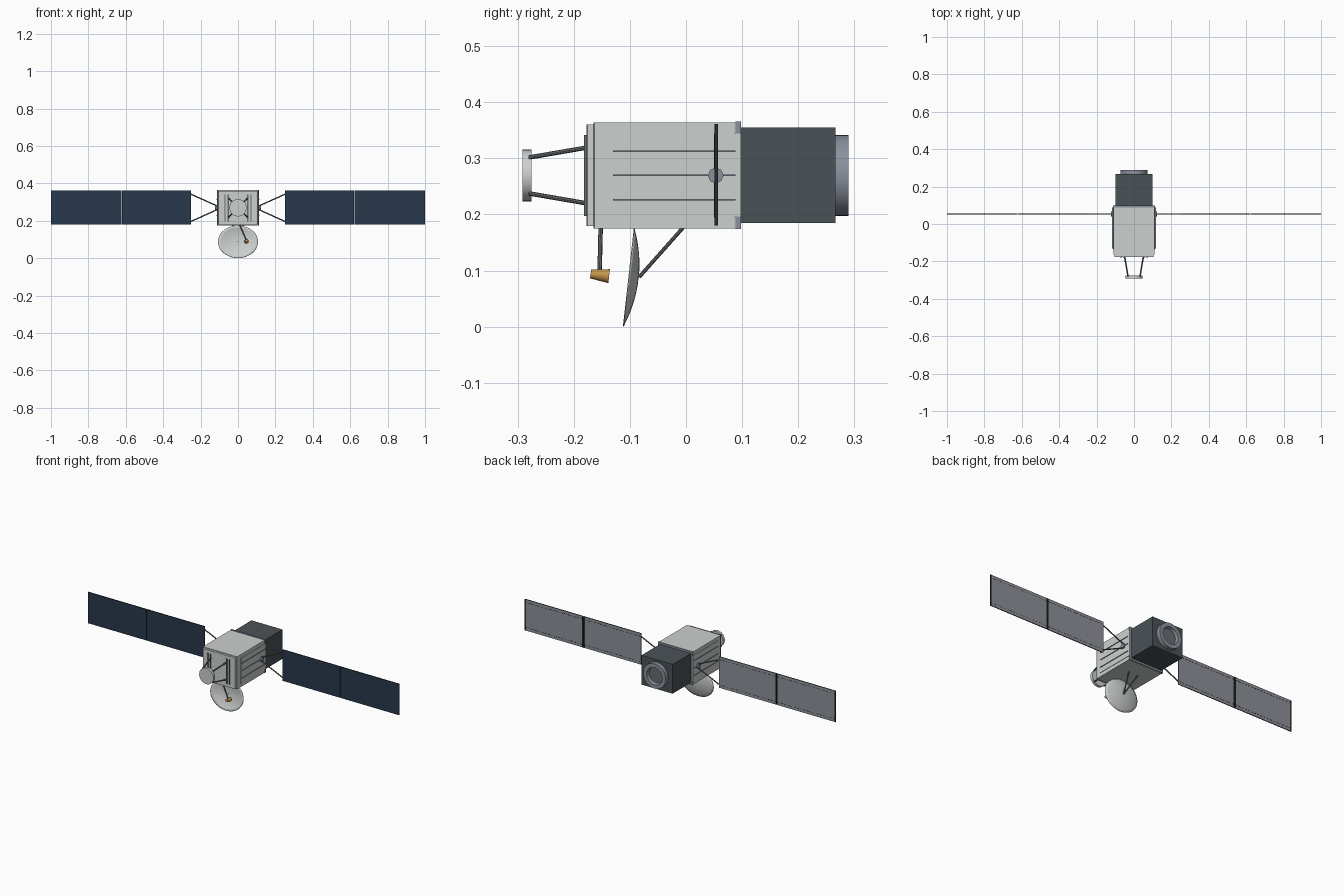
import bpy, bmesh, math
from mathutils import Vector, Matrix

cube = bpy.data.objects.get("Cube")
if cube:
    bpy.data.objects.remove(cube, do_unlink=True)


def material(name, r, g, b):
    m = bpy.data.materials.new(name)
    m.use_nodes = True
    m.diffuse_color = (r, g, b, 1)
    m.node_tree.nodes["Principled BSDF"].inputs["Base Color"].default_value = (r, g, b, 1)
    return m


WHITE = material("pale body", 0.60, 0.63, 0.62)
DARK = material("dark module", 0.068, 0.085, 0.092)
STEEL = material("blue grey metal", 0.26, 0.28, 0.34)
STRUT = material("strut grey", 0.14, 0.15, 0.16)
BLACK = material("black trim", 0.02, 0.024, 0.026)
BLUE = material("solar blue", 0.022, 0.040, 0.074)
BACK = material("panel back", 0.265, 0.28, 0.315)
GOLD = material("gold horn", 0.55, 0.30, 0.07)

ZC = 0.2695  # height of the main axis


def finish(bm, name, *mats, smooth=False):
    bmesh.ops.recalc_face_normals(bm, faces=bm.faces)
    me = bpy.data.meshes.new(name)
    bm.to_mesh(me)
    bm.free()
    ob = bpy.data.objects.new(name, me)
    bpy.context.collection.objects.link(ob)
    for m in mats:
        me.materials.append(m)
    if smooth:
        bpy.ops.object.select_all(action="DESELECT")
        ob.select_set(True)
        bpy.context.view_layer.objects.active = ob
        bpy.ops.object.shade_smooth_by_angle(angle=math.radians(35))
    return ob


def add_box(bm, lo, hi):
    lo, hi = Vector(lo), Vector(hi)
    size = [abs(d) for d in hi - lo]
    mat = Matrix.Translation((lo + hi) / 2) @ Matrix.Diagonal((*size, 1))
    bmesh.ops.create_cube(bm, size=1, matrix=mat)


def box(name, lo, hi, mat, bevel=0):
    """Box between two corners, with optional rounded upright edges."""
    bm = bmesh.new()
    add_box(bm, lo, hi)
    if bevel:
        upright = [e for e in bm.edges if abs(e.verts[0].co.z - e.verts[1].co.z) > 0.01]
        bmesh.ops.bevel(bm, geom=upright, offset=bevel, segments=2,
                        profile=0.5, affect="EDGES")
    return finish(bm, name, mat)


def rod(name, a, b, r1, mat, r2=None, sides=8):
    a, b = Vector(a), Vector(b)
    bm = bmesh.new()
    rot = (b - a).to_track_quat("Z", "Y").to_matrix().to_4x4()
    bmesh.ops.create_cone(bm, cap_ends=True, segments=sides, radius1=r1,
                          radius2=r1 if r2 is None else r2, depth=(b - a).length,
                          matrix=Matrix.Translation((a + b) / 2) @ rot)
    return finish(bm, name, mat, smooth=sides > 8)


def lathe(name, profile, mat, sides=40):
    """Revolve (radius, y) points around the main axis."""
    bm = bmesh.new()
    verts = [bm.verts.new((r, y, ZC)) for r, y in profile]
    edges = [bm.edges.new(p) for p in zip(verts, verts[1:])]
    bmesh.ops.spin(bm, geom=verts + edges, cent=(0, 0, ZC), axis=(0, 1, 0),
                   angle=math.tau, steps=sides)
    bmesh.ops.remove_doubles(bm, verts=bm.verts, dist=1e-5)
    return finish(bm, name, mat, smooth=True)


# Main body, front cap and rear module
box("main_body", (-0.11, -0.165, 0.175), (0.11, 0.092, 0.364), WHITE, 0.006)
box("front_cap", (-0.105, -0.177, 0.179), (0.105, -0.16, 0.36), WHITE, 0.006)
box("rear_collar", (-0.111, 0.088, 0.174), (0.111, 0.098, 0.366), STEEL)
box("rear_module", (-0.1, 0.095, 0.185), (0.1, 0.266, 0.355), DARK)
for x in (-0.069, -0.052, 0.052, 0.069):
    box("front_louver", (x - 0.003, -0.182, 0.197), (x + 0.003, -0.175, 0.342), STRUT)

# Rear ring with recessed lens
lathe("rear_ring", [(0.072, 0.26), (0.072, 0.29), (0.05, 0.29), (0.046, 0.272),
                    (0, 0.272)], STEEL)
rod("rear_lens", (0, 0.27, ZC), (0, 0.275, ZC), 0.044, STRUT, sides=40)

# Front disc on four struts
rod("front_disc", (0, -0.291, ZC), (0, -0.275, ZC), 0.046, WHITE, sides=32)
for sx in (-1, 1):
    for sz in (-1, 1):
        rod("front_strut", (sx * 0.032, -0.28, ZC + sz * 0.032),
            (sx * 0.05, -0.175, ZC + sz * 0.05), 0.004, STRUT)


def solar_panel(name, x0, x1, bar_ends):
    """Blue cells in front, grey behind, dark edges; x0 is nearest the body."""
    bm = bmesh.new()
    add_box(bm, (x0, 0.0505, 0.18), (x1, 0.0555, 0.361))
    bmesh.ops.recalc_face_normals(bm, faces=bm.faces)
    bm.normal_update()
    for f in bm.faces:
        f.material_index = 0 if f.normal.y < -0.5 else 1 if f.normal.y > 0.5 else 2
    finish(bm, name, BLUE, BACK, BLACK)
    # Dark end bars and dashed seams on the back
    bm = bmesh.new()
    for t in bar_ends:
        end = x0 + (x1 - x0) * t
        inward = math.copysign(0.005, (x1 - x0) * (0.5 - t))
        add_box(bm, (end, 0.0545, 0.18), (end + inward, 0.057, 0.361))
    for i in range(18):
        x = x0 + (i + 0.5) * (x1 - x0) / 18
        for z in (0.197, 0.344):
            add_box(bm, (x - 0.006, 0.055, z - 0.001), (x + 0.006, 0.0562, z + 0.001))
    finish(bm, name + "_back_trim", BLACK)


for s, side in ((1, "left"), (-1, "right")):
    # Side plate with long thin ribs
    box(side + "_side_plate", (s * 0.108, -0.135, 0.196), (s * 0.1125, 0.098, 0.344), WHITE)
    for dz in (-0.043, 0, 0.043):
        box(side + "_side_rib", (s * 0.111, -0.13, ZC + dz - 0.0013),
            (s * 0.1165, 0.088, ZC + dz + 0.0013), STEEL)
    # Wing hub, forked boom and two panels
    rod(side + "_wing_hub", (s * 0.108, 0.053, ZC), (s * 0.122, 0.053, ZC), 0.014, STEEL)
    for sz in (-1, 1):
        rod(side + "_wing_boom", (s * 0.114, 0.053, ZC + sz * 0.011),
            (s * 0.252, 0.053, ZC + sz * 0.073), 0.0035, STRUT)
    solar_panel(side + "_inner_panel", s * 0.25, s * 0.62, [1])
    solar_panel(side + "_outer_panel", s * 0.624, s, [0, 1])

# Elliptical dish, hollow side forward and tipped slightly up
bm = bmesh.new()
rings, sides = 7, 40
bmesh.ops.create_circle(bm, cap_ends=False, segments=sides, radius=1)
rim = bm.edges[:]
for i in range(1, rings):
    out = bmesh.ops.extrude_edge_only(bm, edges=rim)["geom"]
    k = (rings - i) / (rings - i + 1)
    bmesh.ops.scale(bm, vec=(k, k, 1), verts=[g for g in out if isinstance(g, bmesh.types.BMVert)])
    rim = [g for g in out if isinstance(g, bmesh.types.BMEdge)]
bmesh.ops.contextual_create(bm, geom=rim)
tilt = Matrix.Translation((0, -0.102, 0.088)) @ Matrix.Rotation(math.radians(-6.3), 4, "X")
for v in bm.verts:
    depth = 0.017 * (1 - v.co.xy.length_squared)
    v.co = tilt @ Vector((v.co.x * 0.107, depth, v.co.y * 0.0875))
dish = finish(bm, "dish", WHITE, smooth=True)
shell = dish.modifiers.new("shell", "SOLIDIFY")
shell.thickness = 0.0015
shell.offset = 0

# Dish supports and feed horn
for sx in (-1, 1):
    rod("dish_arm", (0, -0.083, 0.089), (sx * 0.03, -0.003, 0.179), 0.0035, STRUT)
rod("dish_bolt", (0, -0.0875, 0.09), (0, -0.082, 0.09), 0.0025, STRUT)
rod("feed_arm", (0.008, -0.152, 0.18), (0.045, -0.154, 0.096), 0.004, STRUT)
rod("feed_horn", (0.045, -0.17, 0.094), (0.045, -0.137, 0.09), 0.008, GOLD, 0.0125, sides=16)
